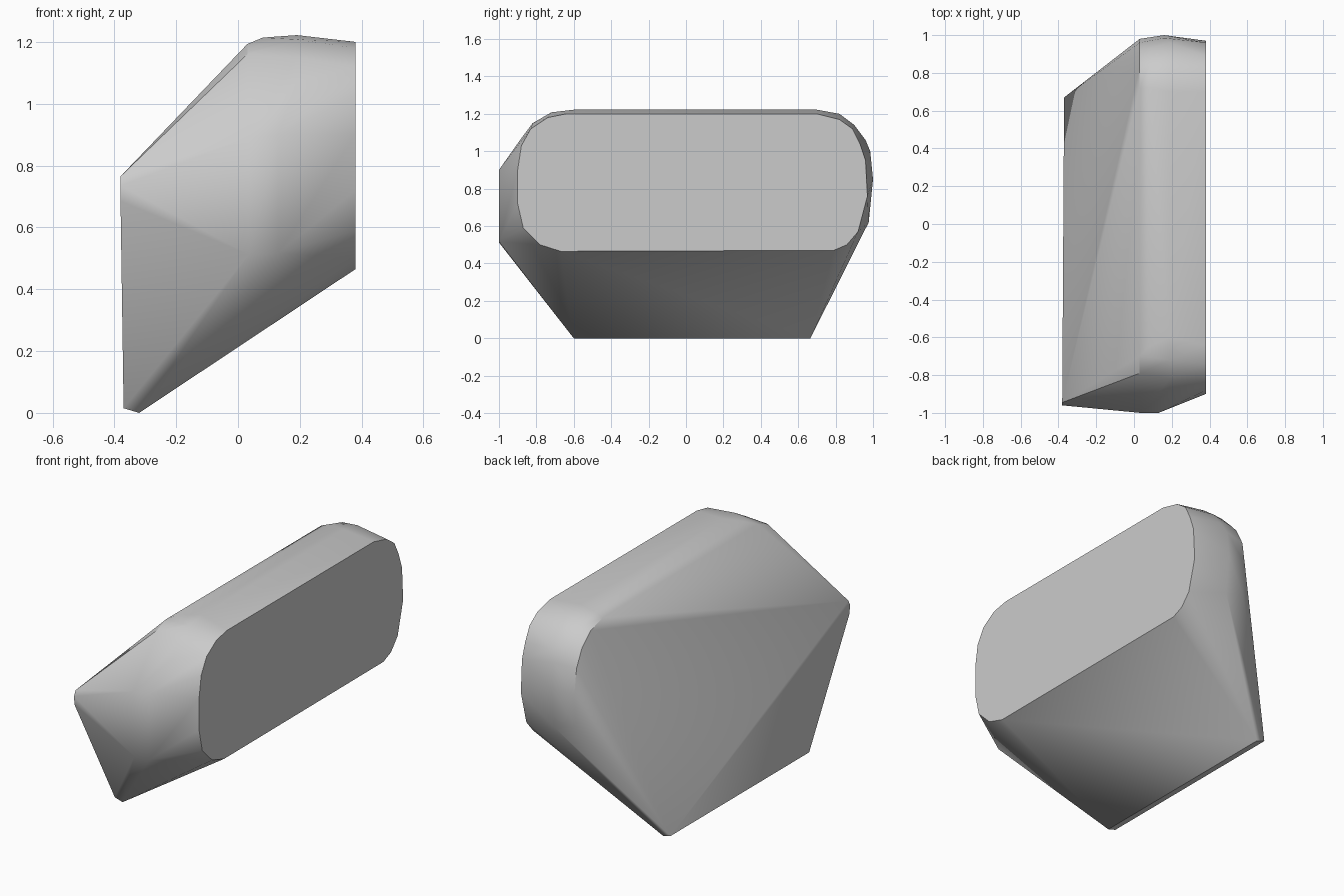
import bpy, bmesh, math

cube = bpy.data.objects.get("Cube")
if cube:
    bpy.data.objects.remove(cube)

# Plain grey stone material
grey = bpy.data.materials.new("plain grey")
grey.use_nodes = True
colour = (0.6, 0.6, 0.6, 1)
grey.diffuse_color = colour
grey.node_tree.nodes["Principled BSDF"].inputs["Base Color"].default_value = colour


def section(x, outline):
    """Place a (y, z) outline at a given x."""
    return [(x, y, z) for y, z in outline]


# Rounded flat end
points = section(0.38, [
    (-0.64, 1.2), (-0.74, 1.18), (-0.83, 1.12), (-0.88, 1.03), (-0.9, 0.9),
    (-0.9, 0.72), (-0.87, 0.59), (-0.78, 0.5), (-0.67, 0.465),
    (0.79, 0.47), (0.86, 0.5), (0.92, 0.57), (0.97, 0.76),
    (0.96, 0.95), (0.93, 1.04), (0.89, 1.12), (0.82, 1.17), (0.7, 1.2)])

# Widest rounded section, and its softened shoulder
points += section(0.19, [
    (-0.6, 1.222), (-0.72, 1.208), (-0.82, 1.15), (-0.88, 1.07),
    (0.7, 1.222), (0.82, 1.2), (0.9, 1.14), (0.96, 1.06)])
points += section(0.16, [(0.985, 1.0), (1.0, 0.85), (0.977, 0.62)])
points += section(0.08, [(-0.65, 1.214), (0.72, 1.214), (0.84, 1.18), (0.93, 1.09)])
points += section(0.03, [
    (-0.7, 1.193), (-0.79, 1.16), (0.72, 1.193), (0.83, 1.16),
    (0.91, 1.09), (0.96, 0.99), (0.98, 0.85), (0.965, 0.66)])

# Flat front facet
points += section(0.035, [(-1, 0.512), (-1, 0.89)])
points += section(0.13, [(-1, 0.517), (-1, 0.9)])

# Pointed side corners and the narrow foot
points += section(-0.38, [(-0.955, 0.685), (-0.96, 0.735), (-0.945, 0.765)])
points += section(-0.37, [(-0.6, 0.015), (0.67, 0.015)])
points += section(-0.32, [(-0.6, 0), (0.665, 0)])

# Wrap the sections in one convex body
bm = bmesh.new()
for p in points:
    bm.verts.new(p)
hull = bmesh.ops.convex_hull(bm, input=bm.verts)
loose = [v for v in bm.verts if not v.link_faces]
bmesh.ops.delete(bm, geom=loose, context='VERTS')
bmesh.ops.dissolve_limit(bm, angle_limit=math.radians(1),
                         verts=bm.verts, edges=bm.edges)
bmesh.ops.recalc_face_normals(bm, faces=bm.faces)
mesh = bpy.data.meshes.new("stone_body")
bm.to_mesh(mesh)
bm.free()
mesh.materials.append(grey)
body = bpy.data.objects.new("stone_body", mesh)
bpy.context.collection.objects.link(body)

# Smooth the rounded rims, keep the cut edges crisp
bpy.ops.object.select_all(action='DESELECT')
body.select_set(True)
bpy.context.view_layer.objects.active = body
bpy.ops.object.shade_smooth_by_angle(angle=math.radians(30))
